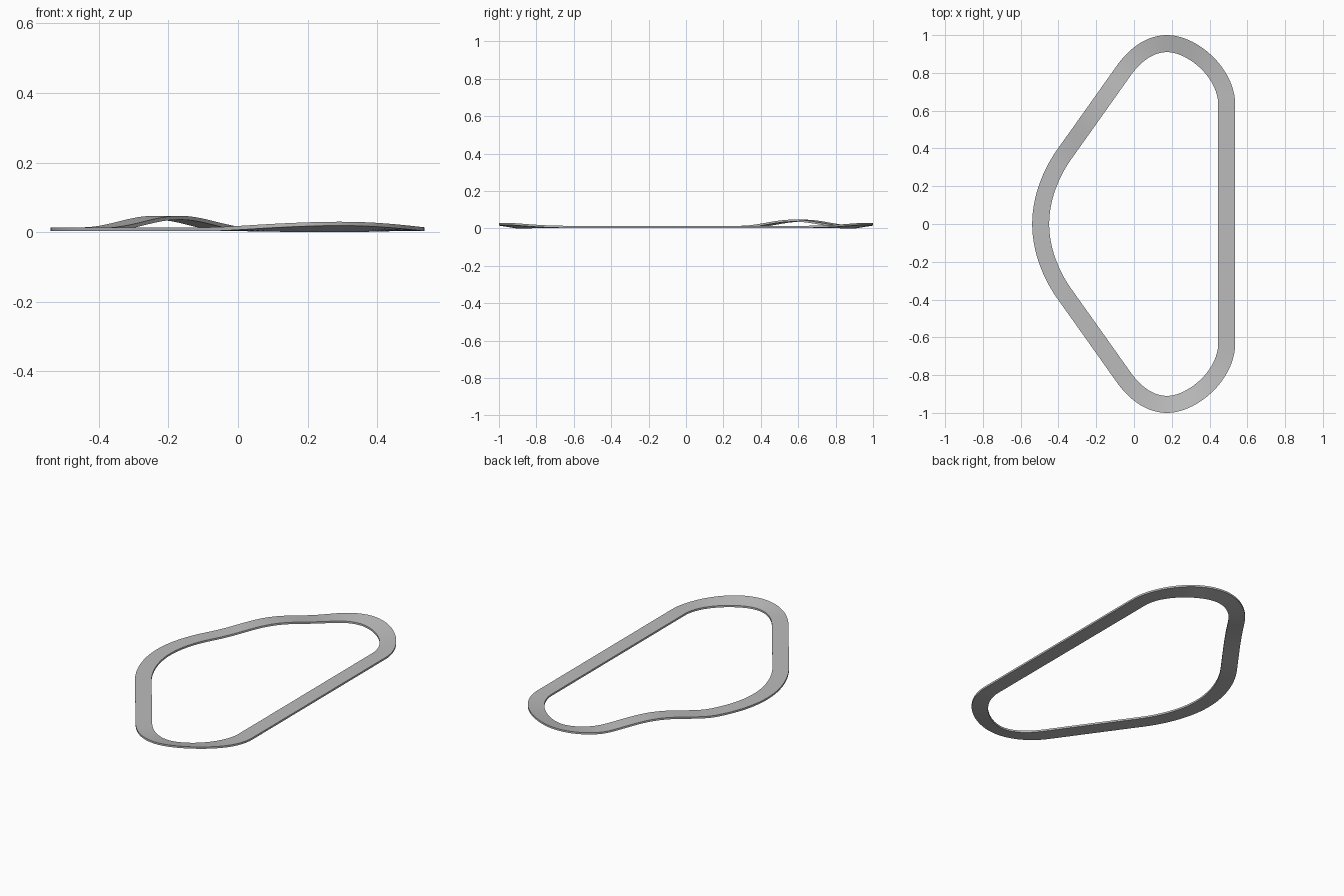
import bpy, bmesh, math
from mathutils import Vector
from mathutils.geometry import interpolate_bezier

if "Cube" in bpy.data.objects:
    bpy.data.objects.remove(bpy.data.objects["Cube"])

HALF_W, BOTTOM, THICK = 0.045, 0.003, 0.011

# Centre line of the upper half, from the left apex to the middle of the right straight
P = lambda x, y: Vector((x, y, 0))
segments = [
    (P(-0.494, 0), P(-0.494, 0.13), P(-0.445, 0.26), P(-0.372, 0.365), 20),      # left bend
    (P(-0.372, 0.365), P(-0.267, 0.512), P(-0.162, 0.66), P(-0.058, 0.807), 24), # sloping straight
    (P(-0.058, 0.807), P(0.0, 0.89), P(0.08, 0.955), P(0.175, 0.955), 18),       # corner, first part
    (P(0.175, 0.955), P(0.31, 0.955), P(0.491, 0.80), P(0.491, 0.63), 24),       # corner, second part
    (P(0.491, 0.63), P(0.491, 0.42), P(0.491, 0.21), P(0.491, 0), 8),            # right straight
]
half = []
for a, b, c, d, n in segments:
    half += interpolate_bezier(a, b, c, d, n)[:-1]
half.append(P(0.491, 0))
path = half + [P(p.x, -p.y) for p in reversed(half[1:-1])]
N = len(path)


def hill(y):
    """Crest over the upper sloping straight."""
    t = (y - 0.6) / 0.29
    return 0.033 * math.cos(t * math.pi / 2) ** 2 if abs(t) < 1 else 0


# Banking follows the arc length through each end corner
i0, i1 = 19 + 23, 19 + 23 + 17 + 23
lengths = [0]
for i in range(i0, i1):
    lengths.append(lengths[-1] + (path[i + 1] - path[i]).length)
bank = {}
for i in range(i0, i1 + 1):
    w = math.sin(math.pi * lengths[i - i0] / lengths[-1]) ** 2
    bank[i] = bank[(N - i) % N] = w

# Road slab: four corner points at each station
bm = bmesh.new()
rings = []
for i, p in enumerate(path):
    t = (path[(i + 1) % N] - path[i - 1]).normalized()
    out = Vector((-t.y, t.x, 0)) * HALF_W
    z = BOTTOM + (hill(p.y) if p.x < 0.1 else 0)
    w = bank.get(i, 0)
    zo, zi = z + 0.016 * w, z - 0.003 * w
    ring = []
    for side, base, h in ((1, zo, THICK), (-1, zi, THICK), (-1, zi, 0), (1, zo, 0)):
        ring.append(bm.verts.new(p + out * side + Vector((0, 0, base + h))))
    rings.append(ring)
for i in range(N):
    a, b = rings[i], rings[(i + 1) % N]
    for k in range(4):
        bm.faces.new((a[k], a[(k + 1) % 4], b[(k + 1) % 4], b[k]))
bmesh.ops.recalc_face_normals(bm, faces=bm.faces)

mesh = bpy.data.meshes.new("track_road")
bm.to_mesh(mesh)
bm.free()
road = bpy.data.objects.new("track_road", mesh)
bpy.context.collection.objects.link(road)

mat = bpy.data.materials.new("road grey")
mat.diffuse_color = (0.5, 0.5, 0.5, 1)
mat.use_nodes = True
mat.node_tree.nodes["Principled BSDF"].inputs["Base Color"].default_value = mat.diffuse_color
mesh.materials.append(mat)

bpy.context.view_layer.objects.active = road
road.select_set(True)
bpy.ops.object.shade_smooth_by_angle(angle=math.radians(30))
